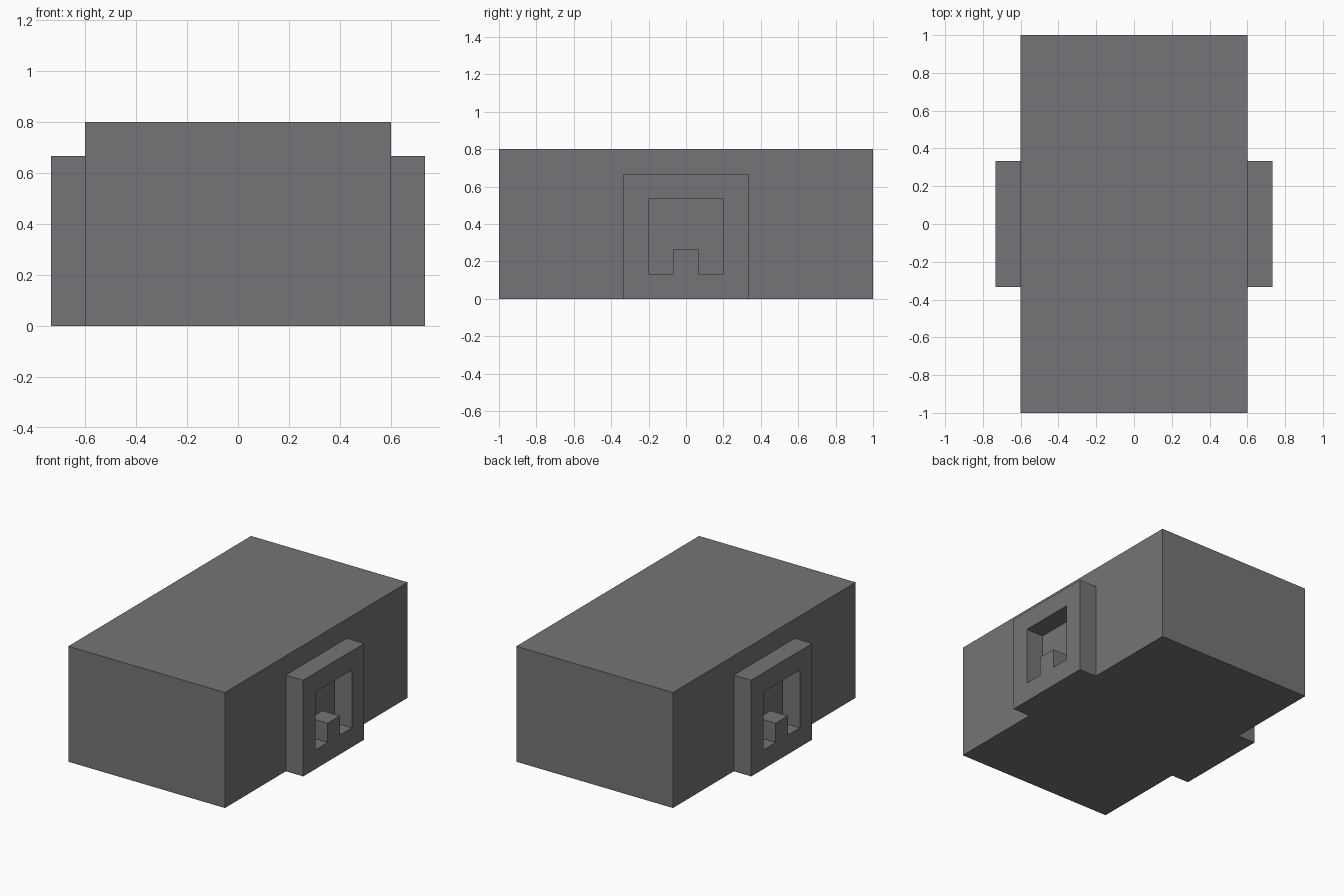
import bpy
from math import radians

cube = bpy.data.objects.get("Cube")
if cube:
    bpy.data.objects.remove(cube, do_unlink=True)

grey = bpy.data.materials.new("warm_grey")
grey.use_nodes = True
colour = (0.18, 0.174, 0.184, 1)
grey.diffuse_color = colour
grey.node_tree.nodes["Principled BSDF"].inputs["Base Color"].default_value = colour

LENGTH, WIDTH, HEIGHT = 2.0, 1.2, 0.8
U = 2 / 15  # module shared by the side frames: thickness, border and tab


def add_outline(curve, points):
    spline = curve.splines.new('POLY')
    spline.points.add(len(points) - 1)
    for p, (y, z) in zip(spline.points, points):
        p.co = (y * U, z * U, 0, 1)
    spline.use_cyclic_u = True
    spline.use_smooth = False


# Main block
bpy.ops.mesh.primitive_cube_add(size=1, location=(0, 0, HEIGHT / 2))
body = bpy.context.object
body.name = "main_block"
body.scale = (WIDTH, LENGTH, HEIGHT)
bpy.ops.object.transform_apply(location=False, rotation=False, scale=True)
body.data.materials.append(grey)

# Side frames: upright plate with an opening and a tab standing in it
plate = [(-2.5, 0), (2.5, 0), (2.5, 5), (-2.5, 5)]
opening = [(-1.5, 1), (-0.5, 1), (-0.5, 2), (0.5, 2),
           (0.5, 1), (1.5, 1), (1.5, 4), (-1.5, 4)]

for side, name in ((1, "left_frame"), (-1, "right_frame")):
    curve = bpy.data.curves.new(name, 'CURVE')
    curve.dimensions = '2D'
    curve.fill_mode = 'BOTH'
    curve.extrude = U / 2
    add_outline(curve, plate)
    add_outline(curve, opening)
    curve.materials.append(grey)
    frame = bpy.data.objects.new(name, curve)
    frame.location.x = side * (WIDTH + U) / 2
    frame.rotation_euler = (radians(90), 0, radians(90))
    bpy.context.collection.objects.link(frame)
    bpy.ops.object.select_all(action='DESELECT')
    frame.select_set(True)
    bpy.context.view_layer.objects.active = frame
    bpy.ops.object.convert(target='MESH')
    bpy.ops.object.shade_flat()
